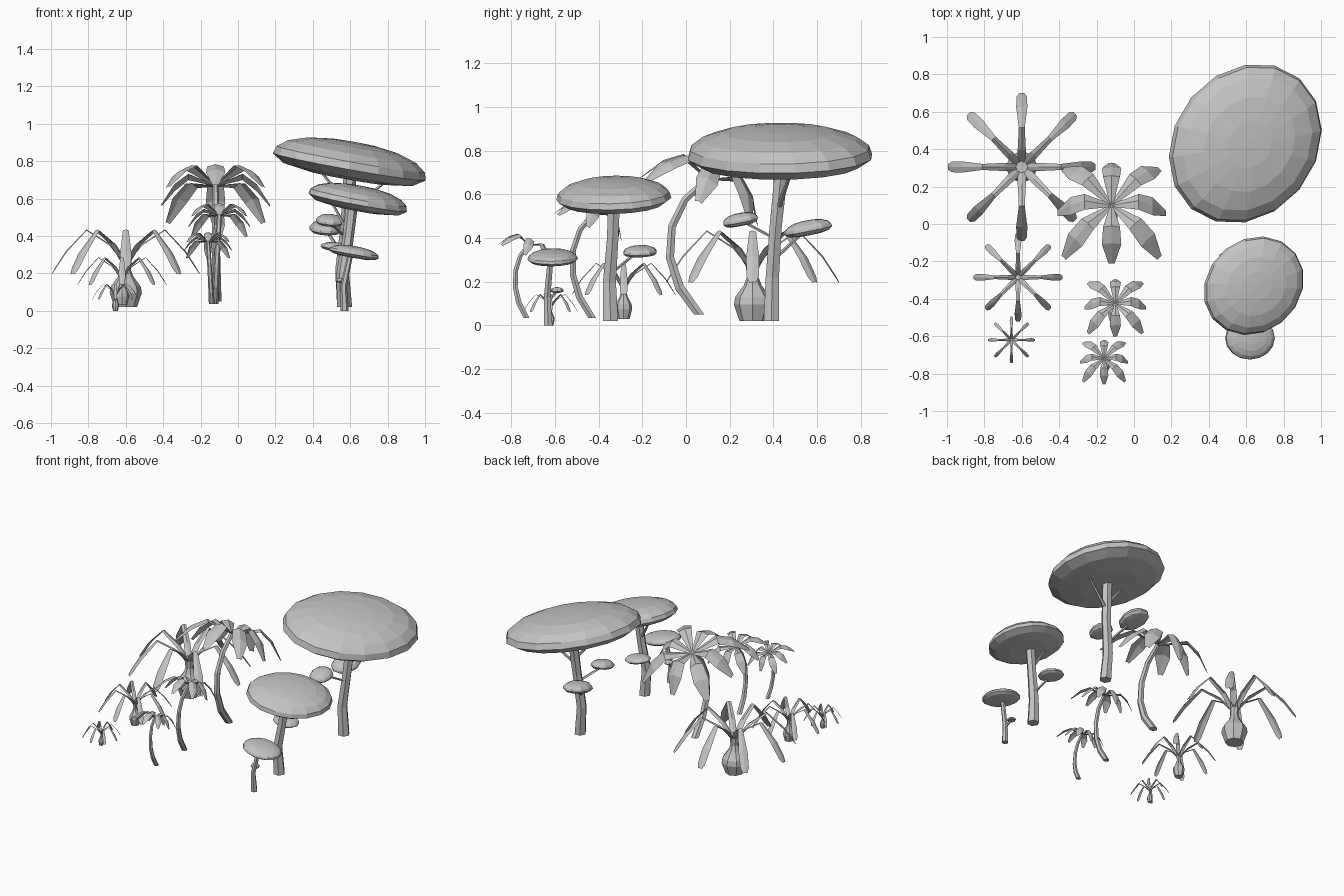
import bpy, bmesh, math
from mathutils import Matrix, Vector

cube = bpy.data.objects.get("Cube")
if cube:
    bpy.data.objects.remove(cube, do_unlink=True)

grey = bpy.data.materials.new("plain_grey")
grey.use_nodes = True
grey.diffuse_color = (0.55, 0.55, 0.55, 1)
grey.node_tree.nodes["Principled BSDF"].inputs["Base Color"].default_value = (0.55, 0.55, 0.55, 1)


def finish(name, bm, matrix=None, solid=True):
    if solid:
        bmesh.ops.recalc_face_normals(bm, faces=bm.faces)
    mesh = bpy.data.meshes.new(name)
    bm.to_mesh(mesh)
    bm.free()
    mesh.materials.append(grey)
    obj = bpy.data.objects.new(name, mesh)
    bpy.context.collection.objects.link(obj)
    if matrix:
        obj.matrix_world = matrix
    return obj


def skin(bm, rings):
    """Join equal closed rings with quads and cap both ends."""
    rings = [[bm.verts.new(p) for p in ring] for ring in rings]
    n = len(rings[0])
    for a, b in zip(rings, rings[1:]):
        for i in range(n):
            j = (i + 1) % n
            bm.faces.new((a[i], a[j], b[j], b[i]))
    bm.faces.new(rings[0])
    bm.faces.new(rings[-1])


def tube(name, path, radii, sides=6):
    """Tapered limb following a path."""
    path = [Vector(p) for p in path]
    rings = []
    for k, p in enumerate(path):
        along = path[min(k + 1, len(path) - 1)] - path[max(k - 1, 0)]
        turn = Vector((0, 0, 1)).rotation_difference(along)
        if k == 0:
            turn = Matrix.Identity(3)  # cut level at the foot
        ring = []
        for i in range(sides):
            a = math.tau * i / sides
            ring.append(p + turn @ Vector((math.cos(a), math.sin(a), 0)) * radii[k])
        rings.append(ring)
    bm = bmesh.new()
    skin(bm, rings)
    return finish(name, bm)


def lathe(name, profile, sides, matrix):
    rings = [[(r * math.cos(math.tau * i / sides), r * math.sin(math.tau * i / sides), z)
              for i in range(sides)] for r, z in profile]
    bm = bmesh.new()
    skin(bm, rings)
    return finish(name, bm, matrix)


def canopy(name, centre, size, tilt_x, tilt_y, turn=0, sides=16):
    """Lens-shaped cap, domed above and flatter below."""
    profile = [(0.5, -0.15), (0.85, -0.1), (1, 0), (0.97, 0.1), (0.84, 0.2), (0.6, 0.28), (0.3, 0.32), (0.05, 0.33)]
    matrix = (Matrix.Translation(centre)
              @ Matrix.Rotation(math.radians(tilt_y), 4, 'Y')
              @ Matrix.Rotation(math.radians(tilt_x), 4, 'X')
              @ Matrix.Rotation(math.radians(turn), 4, 'Z')
              @ Matrix.Diagonal((*size, 1)))
    return lathe(name, profile, sides, matrix)


def leaf_crown(name, centre, scale, spine, fold, tilt=0, stretch=0.0, lift=1):
    """Eight folded leaves; spine holds (distance, height, half width)."""
    bm = bmesh.new()
    for k in range(8):
        turn = Matrix.Rotation(math.tau * k / 8, 3, 'Z')
        reach = 1 + stretch * (k % 2)
        rows = []
        for r, z, w in spine:
            rows.append([bm.verts.new(turn @ Vector((r * reach, s * w, z * lift - abs(s) * w * fold)))
                         for s in (-1, 0, 1)])
        for a, b in zip(rows, rows[1:]):
            for i in range(2):
                bm.faces.new((a[i], b[i], b[i + 1], a[i + 1]))
    matrix = (Matrix.Translation(centre) @ Matrix.Rotation(math.radians(tilt), 4, 'X')
              @ Matrix.Scale(scale, 4))
    return finish(name, bm, matrix, solid=False)


# Flat-topped trees: crowns
canopy("large_tree_crown", (0.595, 0.43, 0.77), (0.455, 0.385, 0.41), 2, 10.5, 50)
canopy("medium_tree_crown", (0.64, -0.33, 0.58), (0.285, 0.25, 0.27), 3, 11, 38)
canopy("small_tree_crown", (0.62, -0.61, 0.303), (0.135, 0.115, 0.13), 1, 10)

# Side crowns growing low on the trunks
canopy("large_tree_back_pad", (0.47, 0.56, 0.435), (0.09, 0.115, 0.14), 11, 3, 0, 10)
canopy("large_tree_front_pad", (0.49, 0.25, 0.475), (0.075, 0.085, 0.12), 11, 4, 0, 10)
canopy("medium_tree_pad", (0.53, -0.21, 0.332), (0.09, 0.08, 0.1), 2, 8, 0, 10)
canopy("small_tree_pad", (0.55, -0.59, 0.158), (0.03, 0.03, 0.05), 0, 6, 0, 8)

# Trunks
tube("large_tree_trunk", [(0.57, 0.39, 0.02), (0.555, 0.395, 0.22), (0.58, 0.41, 0.45), (0.6, 0.44, 0.74)],
     [0.04, 0.035, 0.032, 0.035])
tube("medium_tree_trunk", [(0.57, -0.345, 0.02), (0.56, -0.35, 0.2), (0.59, -0.335, 0.4), (0.61, -0.33, 0.57)],
     [0.04, 0.034, 0.03, 0.032])
tube("small_tree_trunk", [(0.57, -0.63, 0), (0.565, -0.635, 0.13), (0.6, -0.62, 0.3)],
     [0.022, 0.017, 0.015])

# Branches
for name, start, end in (
        ("large_tree_right_branch", (0.59, 0.42, 0.53), (0.8, 0.48, 0.7)),
        ("large_tree_left_branch", (0.59, 0.42, 0.56), (0.43, 0.4, 0.76)),
        ("large_tree_back_pad_branch", (0.56, 0.4, 0.3), (0.47, 0.54, 0.43)),
        ("large_tree_front_pad_branch", (0.57, 0.4, 0.4), (0.49, 0.27, 0.47)),
        ("medium_tree_left_branch", (0.59, -0.33, 0.42), (0.5, -0.3, 0.58)),
        ("medium_tree_pad_branch", (0.57, -0.34, 0.24), (0.53, -0.23, 0.33)),
        ("small_tree_pad_branch", (0.57, -0.63, 0.11), (0.55, -0.59, 0.16))):
    tube(name, [start, end], [0.014 if "large" in name else 0.01, 0.007], 5)

# Palms: bowed trunk with a crown tipped backwards
palm_leaf = [(0, 0, 0.008), (0.145, 0.065, 0.045), (0.22, 0.005, 0.052), (0.29, -0.11, 0.016)]
for size, base, bow, top, scale, thick in (
        ("large", (-0.115, 0.06, 0.05), -0.15, (-0.12, 0.1, 0.67), 1, 0.027),
        ("medium", (-0.125, -0.43, 0.035), -0.09, (-0.1, -0.425, 0.51), 0.57, 0.02),
        ("small", (-0.14, -0.73, 0.035), -0.055, (-0.16, -0.72, 0.37), 0.44, 0.016)):
    base, top = Vector(base), Vector(top)
    path = [base + (top - base) * t + Vector((0, bow * b, 0))
            for t, b in ((0, 0), (0.2, 0.65), (0.42, 1), (0.65, 1), (0.85, 0.65), (1, 0))]
    tube(size + "_palm_trunk", path, [thick * f for f in (1, 0.9, 0.8, 0.75, 0.7, 0.6)])
    leaf_crown(size + "_palm_leaves", top, scale, palm_leaf, 0.35, -22, 0.25)

# Spider plants: bulb, neck and long arching leaves
arch_leaf = [(0.015, 0.25, 0.022), (0.09, 0.34, 0.022), (0.21, 0.415, 0.016),
             (0.32, 0.3, 0.03), (0.375, 0.215, 0.028), (0.395, 0.18, 0.014)]
bulb = [(0.06, 0), (0.086, 0.075), (0.08, 0.11), (0.04, 0.165), (0.027, 0.2), (0.032, 0.27)]
for size, place, scale, plump, lift in (
        ("large", (-0.6, 0.305, 0.02), 1, 1, 1),
        ("medium", (-0.62, -0.285, 0.03), 0.6, 0.75, 1.03),
        ("small", (-0.655, -0.62, 0), 0.315, 0.7, 1.1)):
    lathe(size + "_spider_plant_bulb", [(r * plump, z * lift) for r, z in bulb], 8,
          Matrix.Translation(place) @ Matrix.Scale(scale, 4))
    leaf_crown(size + "_spider_plant_leaves", place, scale, arch_leaf, 0.4, 0, 0.02, lift)
